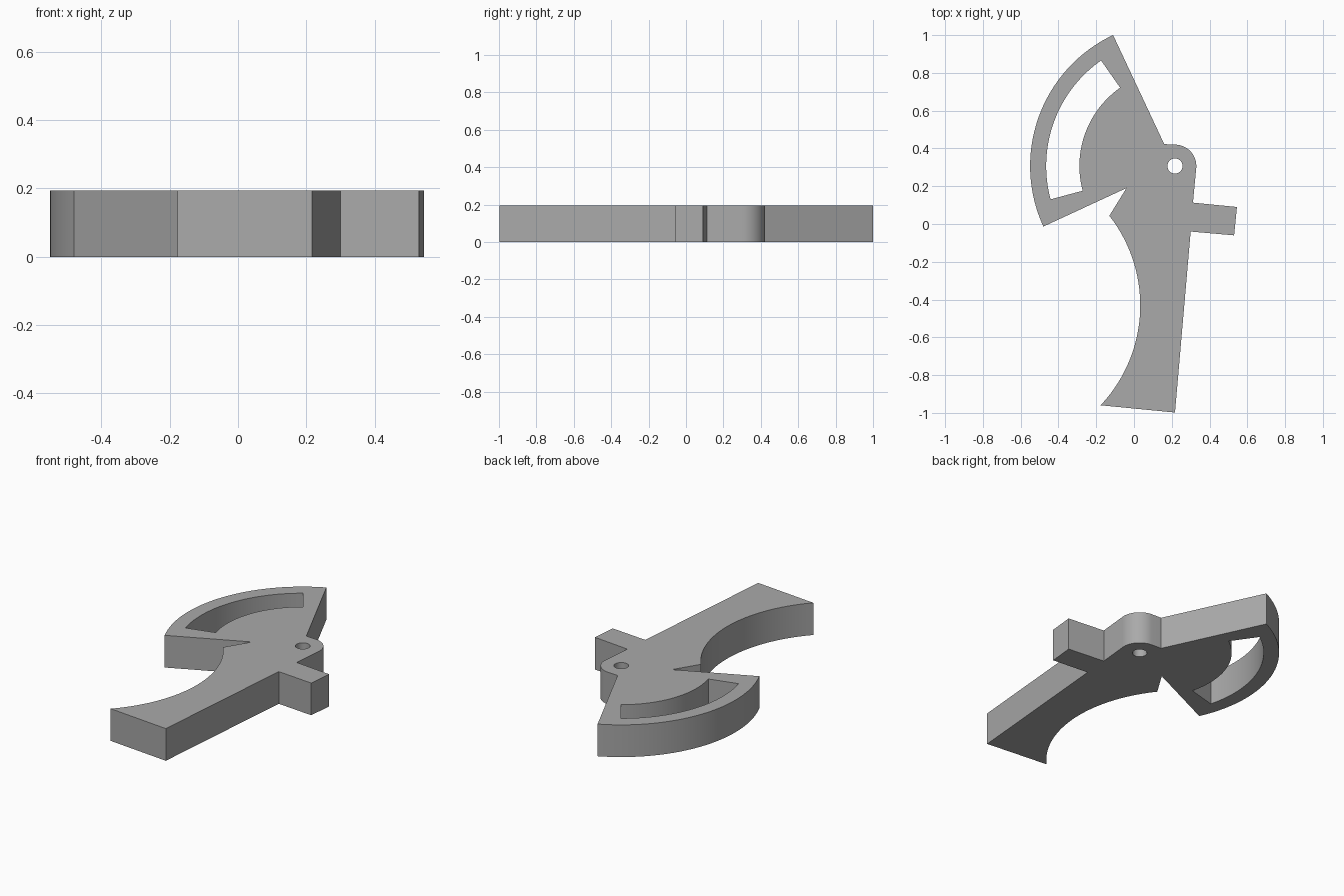
import bpy, bmesh
from math import cos, sin, radians
from mathutils import Vector

cube = bpy.data.objects.get("Cube")
if cube:
    bpy.data.objects.remove(cube, do_unlink=True)

THICK = 0.194
PIVOT = (0.217, 0.307)


def arc(center, radius, start, end, steps):
    """Points along an arc, angles in degrees."""
    angles = [radians(start + (end - start) * i / steps) for i in range(steps + 1)]
    return [(center[0] + radius * cos(a), center[1] + radius * sin(a)) for a in angles]


def plate(name, loops, height, material):
    """Fill an outline with holes and extrude it upward."""
    bm = bmesh.new()
    edges = []
    for loop in loops:
        verts = [bm.verts.new((x, y, 0)) for x, y in loop]
        edges += [bm.edges.new((v, verts[i - 1])) for i, v in enumerate(verts)]
    bmesh.ops.triangle_fill(bm, edges=edges, use_beauty=True)
    ext = bmesh.ops.extrude_face_region(bm, geom=bm.faces[:], use_keep_orig=True)
    top = [g for g in ext["geom"] if isinstance(g, bmesh.types.BMVert)]
    bmesh.ops.translate(bm, verts=top, vec=Vector((0, 0, height)))
    bmesh.ops.recalc_face_normals(bm, faces=bm.faces[:])
    mesh = bpy.data.meshes.new(name)
    bm.to_mesh(mesh)
    bm.free()
    mesh.materials.append(material)
    obj = bpy.data.objects.new(name, mesh)
    bpy.context.collection.objects.link(obj)
    bpy.ops.object.select_all(action="DESELECT")
    obj.select_set(True)
    bpy.context.view_layer.objects.active = obj
    bpy.ops.object.shade_smooth_by_angle(angle=radians(25))
    return obj


gray = bpy.data.materials.new("plain_gray")
gray.use_nodes = True
color = (0.4, 0.4, 0.4, 1)
gray.diffuse_color = color
gray.node_tree.nodes["Principled BSDF"].inputs["Base Color"].default_value = color

# Outline: curved sector, notch, concave grip, side tab, rounded pivot
outline = arc(PIVOT, 0.767, 115.3, 204.7, 40)
outline += [(-0.04, 0.19)]
outline += arc((-0.738, -0.431), 0.771, 38, -43.3, 40)
outline += [(0.217, -0.998), (0.30, -0.04), (0.53, -0.06),
            (0.545, 0.09), (0.312, 0.113)]
outline += arc(PIVOT, 0.113, -5, 85, 16)
outline += [(0.16, 0.423)]

# Curved slot and pivot hole, both cut right through
slot = arc(PIVOT, 0.682, 125, 195, 36) + arc(PIVOT, 0.506, 195, 125, 36)
hole = arc(PIVOT, 0.04, 0, 348.75, 31)

plate("trigger_lever", [outline, slot, hole], THICK, gray)
